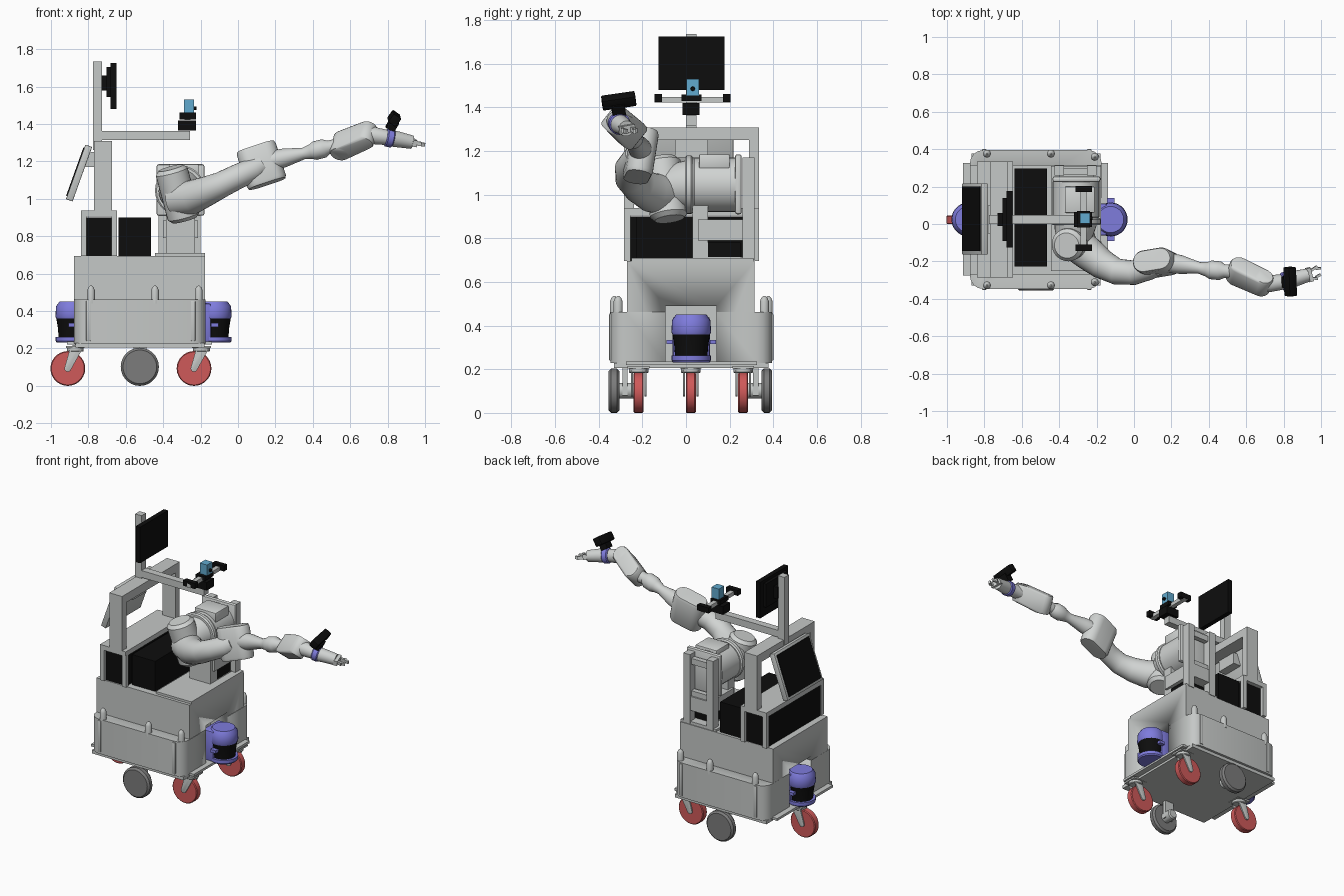
import bpy, bmesh, math
from mathutils import Vector, Euler

if "Cube" in bpy.data.objects:
    bpy.data.objects.remove(bpy.data.objects["Cube"])

def mat(name, r, g, b):
    m = bpy.data.materials.new(name)
    m.diffuse_color = (r, g, b, 1)
    m.use_nodes = True
    m.node_tree.nodes["Principled BSDF"].inputs["Base Color"].default_value = m.diffuse_color
    return m

GREY = mat("light_grey", .56, .58, .57)
ARM = mat("arm_grey", .64, .66, .65)
RUBBER = mat("wheel_grey", .2, .2, .2)
RED = mat("caster_red", .62, .1, .1)
PURPLE = mat("sensor_purple", .21, .2, .72)
BLUE = mat("camera_blue", .12, .4, .62)
BLACK = mat("black", .004, .004, .004)

def finish(name, bm, m, angle=35):
    bmesh.ops.recalc_face_normals(bm, faces=bm.faces)
    me = bpy.data.meshes.new(name)
    bm.to_mesh(me)
    bm.free()
    for p in me.polygons:
        p.use_smooth = True
    me.set_sharp_from_angle(angle=math.radians(angle))
    me.materials.append(m)
    ob = bpy.data.objects.new(name, me)
    bpy.context.collection.objects.link(ob)
    return ob

def obox(name, c, size, m, rot=(0, 0, 0), bevel=0):
    """Box by centre, size and rotation in degrees."""
    bm = bmesh.new()
    bmesh.ops.create_cube(bm, size=1)
    bmesh.ops.scale(bm, vec=size, verts=bm.verts)
    if bevel:
        bmesh.ops.bevel(bm, geom=bm.edges[:], offset=bevel, segments=2, affect='EDGES', profile=.5)
    mx = Euler([math.radians(a) for a in rot]).to_matrix().to_4x4()
    mx.translation = c
    bm.transform(mx)
    return finish(name, bm, m)

def box(name, x0, x1, y0, y1, z0, z1, m, bevel=0):
    return obox(name, ((x0+x1)/2, (y0+y1)/2, (z0+z1)/2), (x1-x0, y1-y0, z1-z0), m, bevel=bevel)

def loft(name, pts, m, n=28):
    """Round tube through (point, radius) pairs."""
    bm = bmesh.new()
    P = [Vector(p) for p, r in pts]
    rings = []
    for i, (p, r) in enumerate(pts):
        q = (P[min(i+1, len(P)-1)] - P[max(i-1, 0)]).to_track_quat('Z', 'Y')
        rings.append([bm.verts.new(P[i] + q @ Vector((r*math.cos(2*math.pi*k/n), r*math.sin(2*math.pi*k/n), 0)))
                      for k in range(n)])
    for a, b in zip(rings, rings[1:]):
        for k in range(n):
            bm.faces.new((a[k], a[(k+1) % n], b[(k+1) % n], b[k]))
    bm.faces.new(rings[0])
    bm.faces.new(rings[-1])
    return finish(name, bm, m)

def drum(name, p0, p1, r, m, ch=.008):
    """Cylinder with chamfered ends."""
    a, b = Vector(p0), Vector(p1)
    d = (b - a).normalized() * ch
    return loft(name, [(a, r-ch), (a+d, r), (b-d, r), (b, r-ch)], m)

def hull(name, discs, m, n=24):
    """Convex hull of discs given as (centre, axis, radius, half thickness)."""
    bm = bmesh.new()
    for c, ax, r, h in discs:
        ax = Vector(ax).normalized()
        q = ax.to_track_quat('Z', 'Y')
        for s, rr in ((-h, r*.9), (-h*.85, r), (h*.85, r), (h, r*.9)):
            for k in range(n):
                t = 2*math.pi*k/n
                bm.verts.new(Vector(c) + ax*s + q @ Vector((rr*math.cos(t), rr*math.sin(t), 0)))
    res = bmesh.ops.convex_hull(bm, input=bm.verts[:])
    bmesh.ops.delete(bm, geom=[v for v in bm.verts if not v.link_faces], context='VERTS')
    return finish(name, bm, m)

YC = .024   # centre line of the cart

# --- cart body with a rounded bumper belt, notched at both ends for the scanners
upper = box("upper_body", -.877, -.176, -.27, .315, .235, .695, GREY)
bm = bmesh.new()
bmesh.ops.create_cube(bm, size=1)
bmesh.ops.scale(bm, vec=(.704, .742, .235), verts=bm.verts)
bmesh.ops.translate(bm, vec=(-.5255, YC, .345), verts=bm.verts)
bmesh.ops.bevel(bm, geom=[e for e in bm.edges if abs(e.verts[0].co.z - e.verts[1].co.z) > .1],
                offset=.07, segments=4, affect='EDGES', profile=.5)
belt = finish("bumper_belt", bm, GREY)
for x in (-.877, -.176):
    cutter = box("notch_cutter", x-.13, x+.13, -.094, .139, .1, .49, GREY)
    cutter.hide_render = True
    for ob in (upper, belt):
        md = ob.modifiers.new("notch", 'BOOLEAN')
        md.operation, md.object, md.solver = 'DIFFERENCE', cutter, 'EXACT'
        bpy.context.view_layer.objects.active = ob
        bpy.ops.object.modifier_apply(modifier=md.name)
    bpy.data.objects.remove(cutter)
box("bottom_plate", -.87, -.18, -.33, .378, .205, .228, GREY)
box("end_flaps", -.915, -.14, -.275, .325, .22, .236, GREY)
for x in (-.786, -.444, -.21):
    for s in (-1, 1):
        y = YC + s * (.335 if x > -.3 else .352)
        loft("bumper_peg", [((x, y, .44), .021), ((x, y, .51), .021), ((x, y, .527), .014), ((x, y, .536), .004)], GREY, 16)
for y in (-.34, .388):
    for x in (-.8, -.24):
        box("corner_strip", x-.012, x+.012, y-.012, y+.012, .24, .455, GREY, .004)

# --- safety scanners
for x in (-.125, -.885):
    loft("scanner_base", [((x, YC, .232), .084), ((x, YC, .24), .09), ((x, YC, .262), .09)], PURPLE)
    loft("scanner_window", [((x, YC, .26), .074), ((x, YC, .31), .078), ((x, YC, .365), .087)], BLACK)
    loft("scanner_head", [((x, YC, .355), .084), ((x, YC, .37), .091), ((x, YC, .425), .088), ((x, YC, .45), .07)], PURPLE)
    inner = x + (-.06 if x > -.5 else .06)
    box("scanner_back", inner-.04, inner+.04, YC-.085, YC+.085, .235, .44, PURPLE, .01)
    for s in (-1, 1):
        box("scanner_bracket", x-.02, x+.02, YC+s*.1-.014, YC+s*.1+.014, .315, .335, PURPLE)

# --- drive wheels and casters
for y, s in ((-.33, 1), (.37, -1)):
    drum("drive_wheel", (-.525, y-.025, .102), (-.525, y+.025, .102), .102, RUBBER, .012)
    drum("drive_hub", (-.525, y, .102), (-.525, y+s*.1, .102), .035, GREY)
    box("drive_mount", -.56, -.49, y+s*.05-.012, y+s*.05+.012, .08, .21, GREY)
for x, y in ((-.87, .022), (-.195, -.217), (-.195, .262)):
    ax = x - .04
    drum("caster_wheel", (ax, y-.023, .093), (ax, y+.023, .093), .093, RED, .005)
    drum("caster_swivel", (x, y, .183), (x, y, .21), .045, GREY, .004)
    box("caster_top_plate", x-.05, x+.05, y-.05, y+.05, .203, .214, GREY)
    for s in (-1, 1):
        hull("caster_fork", [((x, y+s*.031, .19), (0, 1, 0), .03, .005),
                             ((ax, y+s*.031, .093), (0, 1, 0), .018, .005)], GREY, 16)

# --- equipment on deck
box("battery_box", -.64, -.465, -.227, .297, .695, .9, BLACK)
box("rack_panel", -.834, -.655, -.262, .312, .695, .9, BLACK)
box("rack_lid", -.84, -.647, -.285, .335, .905, .938, GREY)
for x in (-.825, -.6605):
    for y in (-.27, .32):
        box("rack_post", x-.0145, x+.0145, y-.015, y+.015, .695, .91, GREY)
box("deck_plate", -.444, -.176, -.25, .31, .693, .71, GREY)

# --- portal frame, mast, monitor and tablet
for y in (-.262, .312):
    box("portal_post", -.77, -.674, y-.023, y+.023, .93, 1.305, GREY)
box("portal_beam", -.77, -.674, -.285, .335, 1.25, 1.308, GREY)
box("mast", -.775, -.727, 0, .048, 1.26, 1.735, GREY)
box("camera_boom", -.76, -.257, 0, .048, 1.315, 1.362, GREY)
box("monitor", -.682, -.65, -.126, .176, 1.48, 1.725, BLACK)
box("monitor_back", -.702, -.68, -.09, .14, 1.545, 1.705, BLACK)
box("monitor_mount", -.73, -.70, -.01, .06, 1.58, 1.66, BLACK)
t = math.radians(19.7)
c = Vector((-.85, .027, 1.138))
obox("tablet_body", c, (.038, .38, .31), GREY, (0, 19.7, 0), .004)
obox("tablet_screen", c - Vector((math.cos(t), 0, -math.sin(t)))*.02, (.008, .345, .275), BLACK, (0, 19.7, 0))
box("tablet_bracket", -.82, -.76, -.05, .1, 1.17, 1.25, GREY)

# --- sensor head on the boom
box("head_base", -.322, -.225, -.015, .063, 1.365, 1.42, BLACK)
box("head_bar", -.285, -.255, -.144, .203, 1.422, 1.448, GREY)
for y in (-.127, .187):
    box("side_camera", -.312, -.225, y-.017, y+.017, 1.425, 1.462, BLACK)
box("head_block", -.305, -.235, -.02, .07, 1.43, 1.458, BLACK)
box("head_camera", -.289, -.235, .002, .06, 1.455, 1.53, BLUE)
drum("head_lens", (-.24, .031, 1.485), (-.222, .031, 1.485), .01, BLACK, .002)

# --- arm stand
box("arm_column", -.385, -.23, .03, .1, .7, .95, GREY)
box("stand_foot", -.385, -.23, .1, .31, .7, .715, GREY)
box("stand_shelf", -.4, -.215, .055, .31, .79, .885, GREY)
box("stand_controller", -.38, -.23, .1, .25, .715, .78, BLACK)
for x in (-.4, -.225):
    box("stand_post", x-.025, x+.025, .258, .314, .7, 1.17, GREY)
for z in (.9, 1.12):
    box("stand_rail", -.4, -.225, .265, .3, z-.02, z+.02, GREY)

# --- arm: shoulder drum across the cart, then upper link, elbow, forearm, wrist
drum("shoulder_drum", (-.31, .03, 1.045), (-.31, .235, 1.045), .125, ARM)
drum("shoulder_flange", (-.31, -.005, 1.045), (-.31, .032, 1.045), .134, ARM)
box("shoulder_plate", -.435, -.18, .225, .255, .91, 1.185, ARM, .01)
box("shoulder_cap", -.37, -.21, .06, .2, 1.12, 1.185, ARM, .006)
drum("shoulder_link", (-.285, -.075, .888), (-.36, -.115, 1.165), .088, ARM, .02)
loft("shoulder_neck", [((-.31, .02, 1.045), .115), ((-.32, -.04, 1.04), .105), ((-.325, -.1, 1.03), .085)], ARM)
loft("upper_link", [((-.33, -.09, 1.0), .095), ((-.24, -.16, 1.01), .09), ((-.17, -.215, 1.04), .08),
                    ((-.09, -.255, 1.075), .07), ((0, -.26, 1.12), .066), ((.08, -.235, 1.155), .064),
                    ((.12, -.22, 1.18), .06)], ARM)
ea = (-.3, .15, .95)
hull("elbow_joint", [((.08, -.215, 1.165), ea, .062, .105), ((.17, -.2, 1.195), ea, .062, .105)], ARM)
loft("forearm", [((.17, -.205, 1.2), .055), ((.25, -.217, 1.22), .05), ((.35, -.235, 1.242), .031),
                 ((.39, -.242, 1.252), .04), ((.41, -.245, 1.257), .05), ((.46, -.25, 1.27), .05),
                 ((.485, -.252, 1.275), .036), ((.57, -.255, 1.29), .042)], ARM)
wa = (.2, .6, .75)
hull("wrist_link", [((.555, -.255, 1.285), wa, .055, .062), ((.685, -.315, 1.34), wa, .052, .058)], ARM)
loft("wrist", [((.66, -.305, 1.335), .045), ((.73, -.318, 1.338), .046), ((.8, -.31, 1.327), .04)], ARM)
drum("wrist_ring", (.79, -.31, 1.33), (.83, -.302, 1.322), .05, PURPLE, .006)
loft("gripper_body", [((.825, -.303, 1.323), .044), ((.86, -.293, 1.317), .042), ((.93, -.273, 1.303), .036)], ARM)
obox("gripper_palm", (.938, -.271, 1.301), (.025, .075, .035), ARM, (10, 10, 16))
for s in (-1, 1):
    obox("gripper_finger", (.962, -.264+s*.026, 1.296), (.04, .012, .022), ARM, (10, 10, 16+s*18))
    obox("gripper_tip", (.985, -.257+s*.02, 1.291), (.028, .012, .02), ARM, (10, 10, 16-s*15))

# --- wrist camera
obox("wrist_camera", (.835, -.308, 1.43), (.05, .155, .055), BLACK, (-10 + 20, 35, 8), .006)
obox("camera_stalk", (.825, -.31, 1.395), (.05, .06, .055), BLACK, (10, 30, 8))
